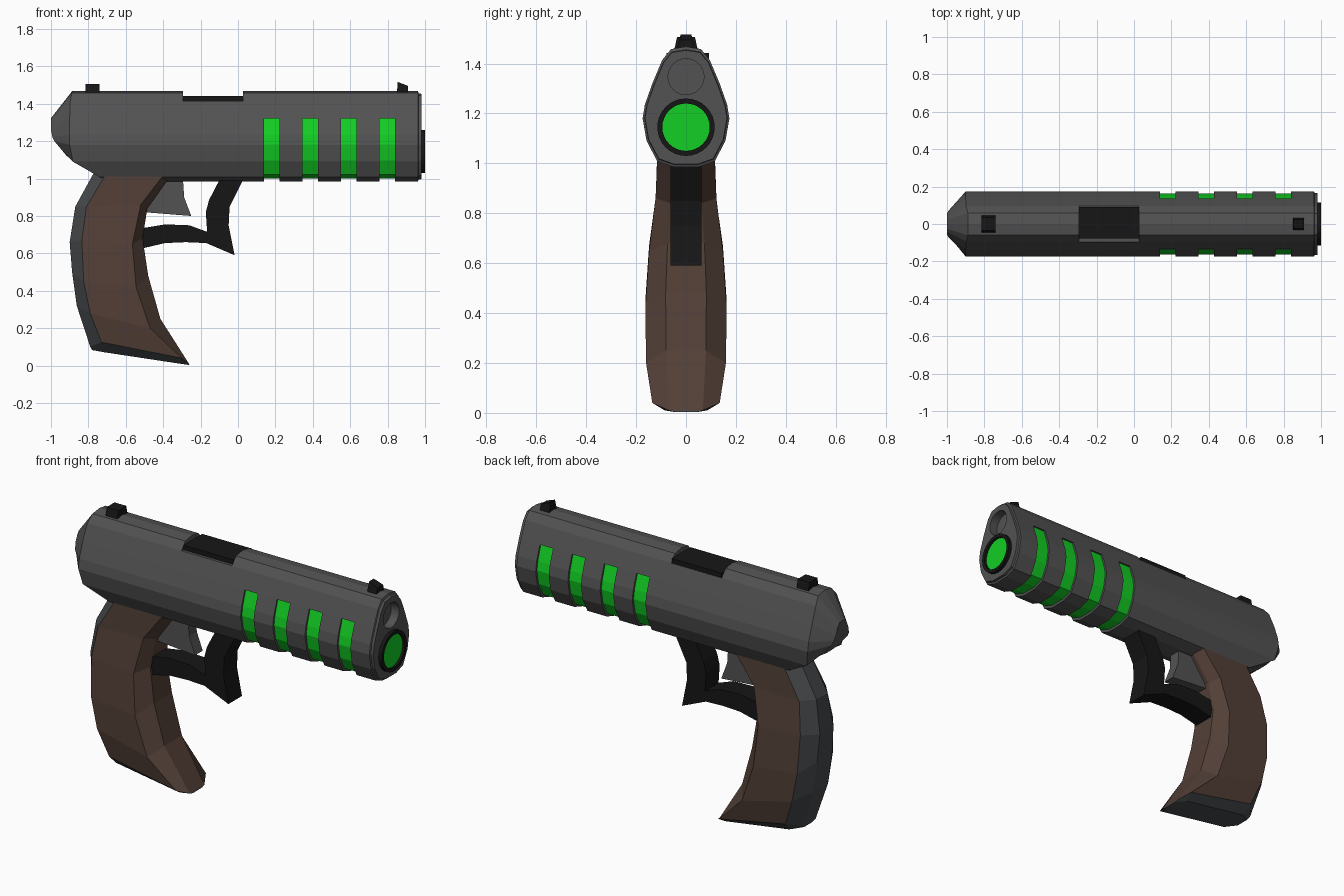
import bpy, bmesh, math
from mathutils import Vector

if "Cube" in bpy.data.objects:
    bpy.data.objects.remove(bpy.data.objects["Cube"])


def material(name, r, g, b):
    m = bpy.data.materials.new(name)
    m.use_nodes = True
    m.diffuse_color = (r, g, b, 1)
    m.node_tree.nodes["Principled BSDF"].inputs["Base Color"].default_value = (r, g, b, 1)
    return m


grey = material("gunmetal grey", .085, .085, .085)
slate = material("dark slate", .06, .066, .07)
black = material("black", .008, .008, .008)
brown = material("brown grip", .085, .05, .038)
green = material("glowing green", .006, .62, .018)


def finish(name, bm, mats):
    bmesh.ops.remove_doubles(bm, verts=bm.verts, dist=.0002)
    bmesh.ops.recalc_face_normals(bm, faces=bm.faces)
    mesh = bpy.data.meshes.new(name)
    bm.to_mesh(mesh)
    bm.free()
    for m in mats:
        mesh.materials.append(m)
    ob = bpy.data.objects.new(name, mesh)
    bpy.context.collection.objects.link(ob)
    return ob


def loft(name, rings, mats, rule=None):
    """Skin a list of closed rings and cap both ends."""
    bm = bmesh.new()
    loops = [[bm.verts.new(p) for p in ring] for ring in rings]
    n = len(loops[0])
    for i in range(len(loops) - 1):
        for j in range(n):
            k = (j + 1) % n
            f = bm.faces.new((loops[i][j], loops[i][k], loops[i + 1][k], loops[i + 1][j]))
            f.material_index = rule(f.calc_center_median(), i, j) if rule else 0
    bm.faces.new(loops[0])
    bm.faces.new(loops[-1])
    return finish(name, bm, mats)


def mirrored(half):
    return half + [Vector((p.x, -p.y, p.z)) for p in reversed(half)]


def prism(name, profile, y0, y1, mat, taper=1.0):
    """Extrude an x-z outline sideways; taper narrows the highest points."""
    top = max(z for x, z in profile)
    low = min(z for x, z in profile)
    rings = []
    for y in (y0, y1):
        rings.append([(x, y * (1 + (taper - 1) * (z - low) / (top - low)), z) for x, z in profile])
    return loft(name, rings, [mat])


def disc_ring(x, z, r, n=32):
    return [(x, r * math.cos(math.tau * i / n), z + r * math.sin(math.tau * i / n)) for i in range(n)]


# Slide body: teardrop half section, with a doubled point as the slot ledge
SECTION = [(0, 1.468), (.06, 1.458), (.095, 1.415), (.135, 1.32), (.135, 1.32), (.165, 1.235),
           (.174, 1.18), (.158, 1.09), (.115, 1.008), (.05, .985), (0, .985)]
LEDGE = 4
MID = 1.2


def full(x, s=1.0):
    return mirrored([Vector((x, y * s, MID + (z - MID) * s)) for y, z in SECTION])


def port(x):
    return mirrored([Vector((x, y, min(z, 1.415))) for y, z in SECTION])


def slot(x):
    half = [Vector((x, y, z)) for y, z in SECTION]
    for i in range(LEDGE, len(half)):
        p = half[i]
        p.y *= .93
        if i > LEDGE:
            p.z = MID + (p.z - MID) * .93
    return mirrored(half)


def back_x(z):
    if z > 1.1:
        return -.90 + max(0, z - 1.4) * .2
    return -.90 + (1.1 - z) / .115 * .2


def tail(half_scale):
    return mirrored([Vector((-1.0 + max(0, 1.3 - z) * .1 + max(0, 1.2 - z) * .25,
                             y * half_scale, MID + .01 + (z - MID) * .42)) for y, z in SECTION])


slots = [(.138 + .206 * i, .222 + .206 * i) for i in range(4)]
rings = [tail(.42), mirrored([Vector((back_x(z), y, z)) for y, z in SECTION])]
for a, b, cut in [(-.295, .028, port)] + [(a, b, slot) for a, b in slots]:
    rings += [full(a), cut(a), cut(b), full(b)]
rings += [full(.962), full(.966, .955), full(.98, .945)]


def slot_colour(c, i, j):
    inside = any(a + .01 < c.x < b - .01 for a, b in slots)
    return 1 if inside and c.z < 1.315 else 0


body = loft("slide_body", rings, [grey, green], slot_colour)

# Round recess above the muzzle
cutter = loft("recess_cutter", [disc_ring(.93, 1.347, .072), disc_ring(1.05, 1.347, .072)], [grey])
cutter.hide_render = True
mod = body.modifiers.new("recess", "BOOLEAN")
mod.operation = "DIFFERENCE"
mod.solver = "EXACT"
mod.object = cutter
bpy.context.view_layer.objects.active = body
body.select_set(True)
bpy.ops.object.modifier_apply(modifier="recess")
bpy.data.objects.remove(cutter)

# Muzzle collar and glowing lens
loft("muzzle_collar", [disc_ring(x, 1.145, r) for x, r in
                       [(.97, .115), (1.0, .115), (1.0, .095), (.982, .095)]], [black])
loft("muzzle_lens", [disc_ring(.978, 1.145, .096), disc_ring(.986, 1.145, .096)], [green])

# Ejection port block
prism("port_block", [(-.293, 1.38), (.026, 1.38), (.026, 1.442), (-.293, 1.442)], -.078, .092, black)

# Sights
prism("rear_sight", [(-.815, 1.45), (-.74, 1.45), (-.74, 1.506), (-.815, 1.506)],
      -.048, .048, black, .75)
prism("front_sight", [(.85, 1.45), (.91, 1.45), (.91, 1.495), (.853, 1.517)],
      -.036, .036, black, .6)

# Grip: back, side-back, side-front and front points, then half width
GRIP = [
    ((-.76, 1.05), (-.69, 1.05), (-.39, 1.03), (-.35, 1.03), .115),
    ((-.87, .85), (-.81, .85), (-.52, .86), (-.485, .84), .122),
    ((-.90, .66), (-.835, .67), (-.565, .65), (-.51, .68), .148),
    ((-.887, .50), (-.825, .45), (-.545, .42), (-.48, .48), .163),
    ((-.862, .32), (-.79, .28), (-.47, .20), (-.415, .25), .160),
    ((-.79, .10), (-.73, .125), (-.30, .04), (-.262, .01), .135),
    ((-.78, .083), (-.72, .072), (-.31, .01), (-.26, .003), .085),
]
grip_rings = []
for *points, w in GRIP:
    widths = (w * .42, w, w, w * .5)
    grip_rings.append(mirrored([Vector((x, y, z)) for (x, z), y in zip(points, widths)]))
loft("grip", grip_rings, [slate, brown],
     lambda c, i, j: 1 if 1 <= j <= 5 and i < len(GRIP) - 2 else 0)

# Trigger guard and trigger
prism("trigger_guard", [(-.09, 1.01), (.035, 1.01), (-.045, .85), (-.05, .75), (-.018, .59),
                        (-.17, .655), (-.28, .66), (-.39, .655), (-.54, .62), (-.54, .73),
                        (-.39, .755), (-.26, .75), (-.165, .715), (-.172, .82), (-.155, .885)],
      -.062, .062, black)
prism("trigger", [(-.42, 1.01), (-.295, 1.01), (-.288, .90), (-.25, .80), (-.50, .82)],
      -.035, .035, grey)
